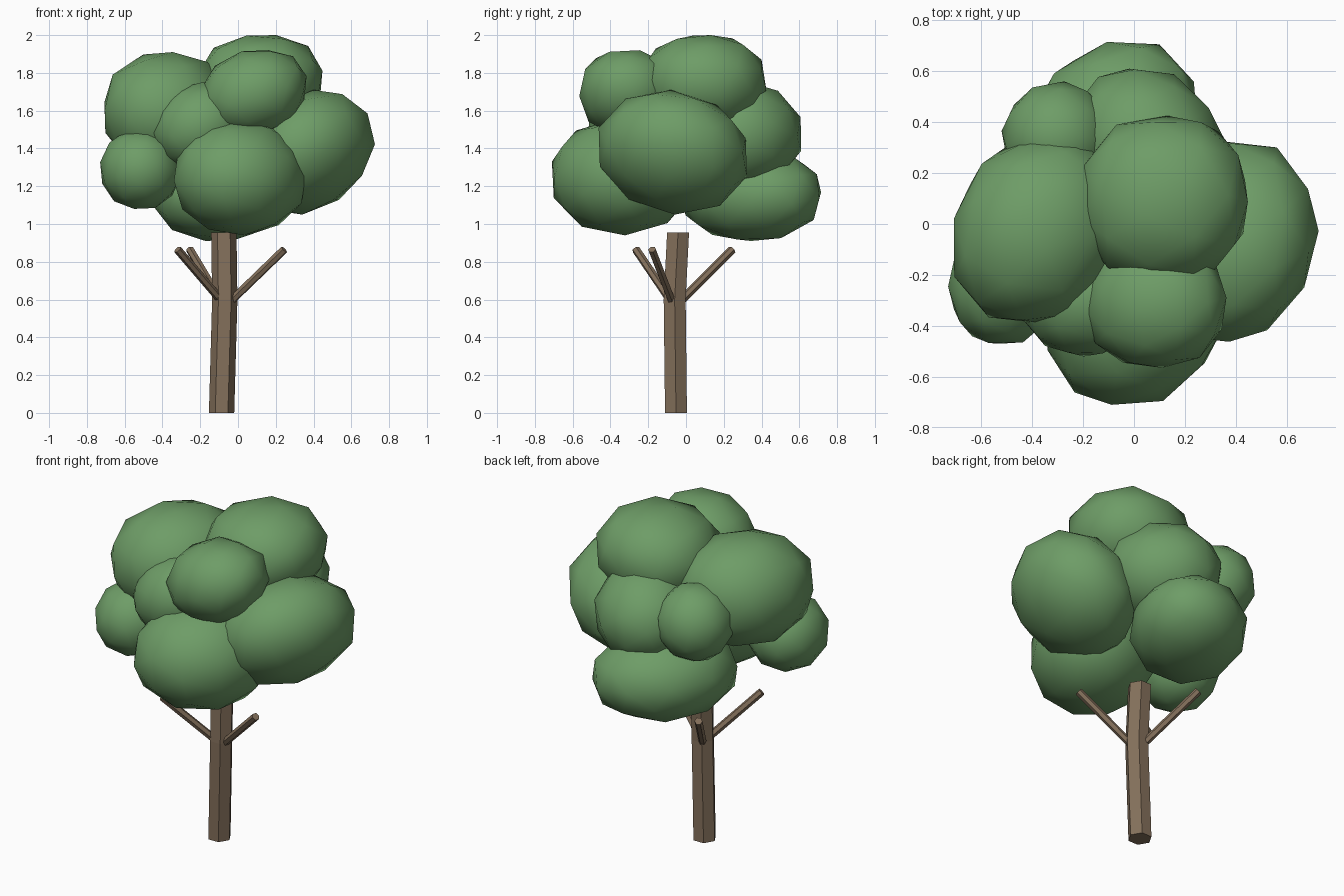
import bpy
import bmesh
import math
import random
from mathutils import Euler, Matrix, Vector

cube = bpy.data.objects.get("Cube")
if cube:
    bpy.data.objects.remove(cube, do_unlink=True)

random.seed(4)


def material(name, rgb):
    mat = bpy.data.materials.new(name)
    mat.use_nodes = True
    mat.diffuse_color = (*rgb, 1)
    mat.node_tree.nodes["Principled BSDF"].inputs["Base Color"].default_value = (*rgb, 1)
    return mat


def finish(name, bm, mat, smooth):
    bmesh.ops.recalc_face_normals(bm, faces=bm.faces)
    for face in bm.faces:
        face.smooth = smooth
    mesh = bpy.data.meshes.new(name)
    bm.to_mesh(mesh)
    bm.free()
    mesh.materials.append(mat)
    obj = bpy.data.objects.new(name, mesh)
    bpy.context.collection.objects.link(obj)
    return obj


def tube(name, path, radius, mat, level=False):
    """Six-sided capped tube along a path; level keeps its rings horizontal."""
    bm = bmesh.new()
    points = [Vector(p) for p in path]
    axis = Vector((0, 0, 1)) if level else points[-1] - points[0]
    turn = Matrix() if level else axis.to_track_quat("Z", "Y").to_matrix().to_4x4()
    rings = []
    for p in points:
        ring = []
        for i in range(6):
            a = i * math.tau / 6
            ring.append(bm.verts.new(p + turn @ Vector((radius * math.cos(a), radius * math.sin(a), 0))))
        rings.append(ring)
    for low, high in zip(rings, rings[1:]):
        for i in range(6):
            j = (i + 1) % 6
            bm.faces.new((low[i], low[j], high[j], high[i]))
    bm.faces.new(rings[0])
    bm.faces.new(rings[-1])
    return finish(name, bm, mat, False)


def leaf_clump(name, center, radii, fullness=2.25, lean=(0, 0), skew=0):
    """Coarse blob: fullness above 2 squares it off, lean shifts its top in x and y,
    skew shifts its back in x."""
    bm = bmesh.new()
    bmesh.ops.create_icosphere(bm, subdivisions=2, radius=1)
    turn = Euler([random.uniform(0, math.tau) for _ in range(3)]).to_matrix()
    for v in bm.verts:
        p = turn @ v.co
        v.co = p / sum(abs(c) ** fullness for c in p) ** (1 / fullness)
    # Fit the facets to the wanted half sizes, then lean and place
    reach = [max(abs(v.co[k]) for v in bm.verts) for k in range(3)]
    for v in bm.verts:
        p = Vector([c * r / m for c, r, m in zip(v.co, radii, reach)])
        v.co = Vector(center) + p + Vector((lean[0] * p.z + skew * p.y, lean[1] * p.z, 0))
    return finish(name, bm, leaf_green, True)


bark = material("bark_brown", (0.23, 0.162, 0.105))
leaf_green = material("leaf_green", (0.155, 0.335, 0.135))

# Trunk with a slight bend
tube("trunk", [(-.087, -.053, 0), (-.07, -.06, .6), (-.075, -.042, .955)], .067, bark, level=True)

# Bare side branches
tube("left_branch", [(-.05, -.07, .58), (.245, -.18, .865)], .022, bark)
tube("front_right_branch", [(-.08, -.075, .585), (-.32, -.265, .865)], .022, bark)
tube("back_right_branch", [(-.09, -.03, .59), (-.255, .245, .865)], .022, bark)

# Crown of overlapping leaf clumps: centre, half sizes, then fullness, lean and skew
clumps = {
    "front_low": ((.01, -.34, 1.25), (.355, .37, .31), 2.1, (0, 0), .12),
    "left": ((.37, -.07, 1.38), (.34, .395, .33), 2, (.22, -.12), .12),
    "top": ((.115, .095, 1.745), (.328, .33, .255), 2.4, (.06, 0)),
    "front_high": ((.083, -.31, 1.695), (.275, .255, .225), 2.3, (.18, 0)),
    "right_high": ((-.375, -.025, 1.60), (.338, .365, .31), 2.25, (0, 0), .12),
    "back_low": ((-.1, .345, 1.155), (.335, .37, .245), 2.2, (0, 0), .22),
    "back_middle": ((.05, .305, 1.47), (.31, .305, .29), 1.9, (0, 0), -.12),
    "back_right": ((-.3, .34, 1.515), (.22, .22, .22), 2),
    "right_low": ((-.515, -.24, 1.29), (.215, .23, .21), 2.1),
    "front_middle": ((-.2, -.29, 1.52), (.245, .23, .23), 2, (.15, 0)),
}
for label, shape in clumps.items():
    leaf_clump(label + "_leaf_clump", *shape)
